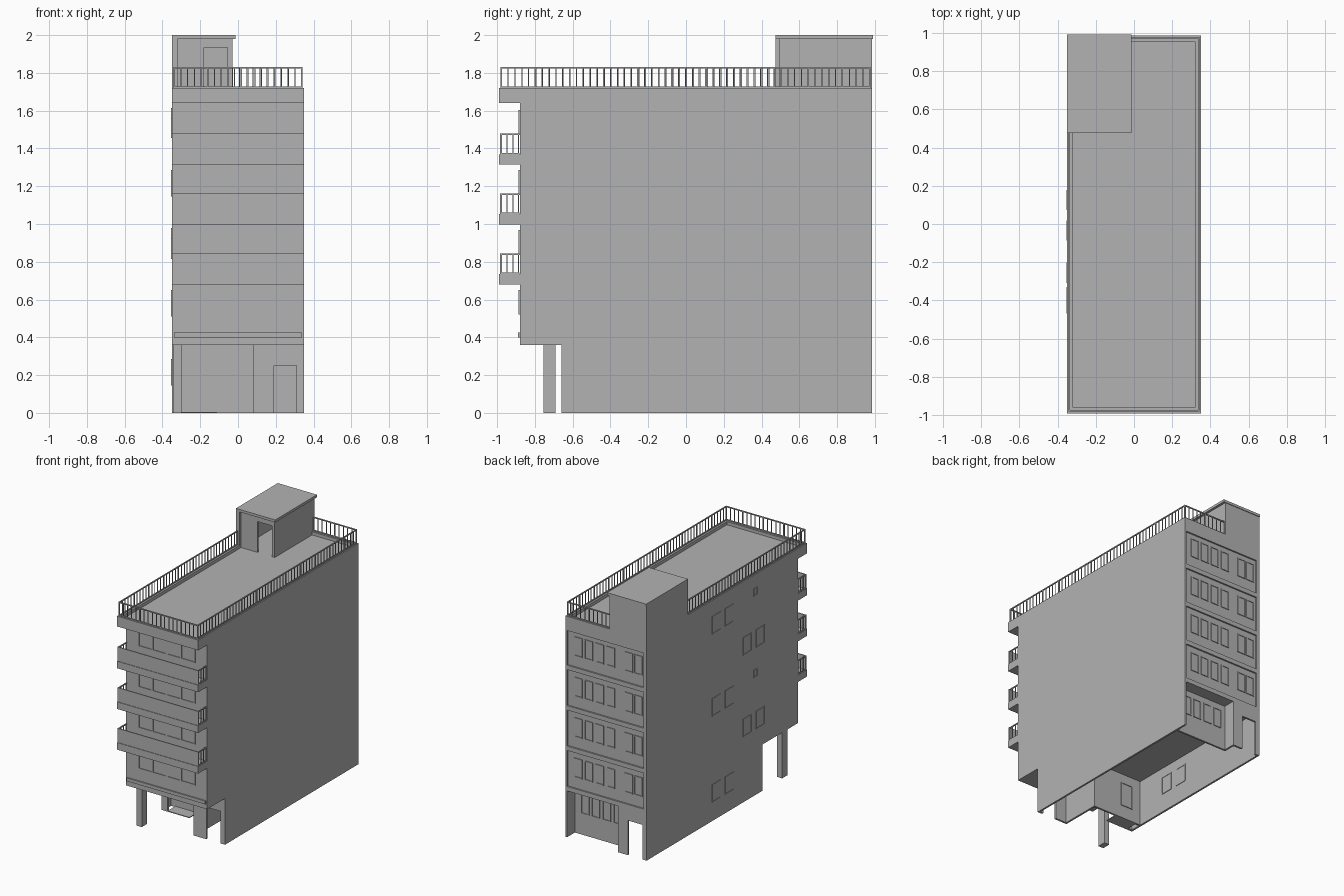
import bpy
import bmesh
from mathutils import Matrix, Vector

cube = bpy.data.objects.get("Cube")
if cube:
    bpy.data.objects.remove(cube, do_unlink=True)

# One plain concrete colour for everything
GREY = (0.45, 0.45, 0.45, 1.0)
concrete = bpy.data.materials.new("concrete grey")
concrete.use_nodes = True
concrete.diffuse_color = GREY
concrete.node_tree.nodes["Principled BSDF"].inputs["Base Color"].default_value = GREY

# Main dimensions
SIDE = 0.35          # half width
FRONT, BACK = -0.88, 0.985
BALCONY = -0.99      # outer edge of the balconies
CEILING = 0.36       # underside of the upper floors
ROOF = 1.72
STOREY = 0.315
THIN = 0.015         # wall thickness
SHOP_Y, LOBBY_Y, LOBBY_X = -0.66, -0.33, 0.08
PORCH_Y, STAIR_X = 0.89, -0.12


class Part:
    """Collects boxes and turns them into one named object."""

    def __init__(self, name):
        self.name = name
        self.bm = bmesh.new()

    def box(self, xs, ys, zs):
        low, high = (Vector(p) for p in zip(xs, ys, zs))
        matrix = Matrix.Translation((low + high) / 2) @ Matrix.Diagonal((*(high - low), 1))
        bmesh.ops.create_cube(self.bm, size=1, matrix=matrix)
        return self

    def done(self):
        bmesh.ops.recalc_face_normals(self.bm, faces=self.bm.faces)
        mesh = bpy.data.meshes.new(self.name)
        self.bm.to_mesh(mesh)
        self.bm.free()
        mesh.materials.append(concrete)
        bpy.context.collection.objects.link(bpy.data.objects.new(self.name, mesh))


def around(centre, size):
    return (centre - size / 2, centre + size / 2)


def door_wall(part, xs, ys, zs, door, top):
    """A wall across x with an open doorway."""
    part.box((xs[0], door[0]), ys, zs)
    part.box((door[1], xs[1]), ys, zs)
    part.box(door, ys, (top, zs[1]))


def window(part, axis, wall, out, span, zs, proud=0.006):
    """A thin pane with a raised frame; out is the outward sign."""
    bar = 0.007

    def plate(us, heights, depth):
        flat = tuple(sorted((wall - out * 0.002, wall + out * depth)))
        if axis == "x":
            part.box(flat, us, heights)
        else:
            part.box(us, flat, heights)

    plate(span, zs, 0.001)
    for u in (span[0], span[1] - bar):
        plate((u, u + bar), zs, proud)
    for z in (zs[0], zs[1] - bar):
        plate(span, (z, z + bar), proud)


def railing(part, start, end, z0, z1, gap, rail=0.008, bar=0.005):
    """Bars between two rails along a straight line."""
    start, end = Vector(start), Vector(end)
    count = max(2, round((end - start).length / gap))
    xs = (min(start.x, end.x) - rail / 2, max(start.x, end.x) + rail / 2)
    ys = (min(start.y, end.y) - rail / 2, max(start.y, end.y) + rail / 2)
    part.box(xs, ys, (z1 - rail, z1))
    part.box(xs, ys, (z0, z0 + rail))
    for i in range(count + 1):
        p = start.lerp(end, i / count)
        size = rail if i % 5 == 0 else bar
        part.box(around(p.x, size), around(p.y, size), (z0, z1))


# Upper floors: one block with a slightly sunken back
WIDE = (-SIDE, SIDE)
SUNK = BACK - 0.012
DECK = ROOF - 0.025
Part("upper_floors").box(WIDE, (FRONT, SUNK), (CEILING, DECK)).done()

# Back pilasters and floor bands around the sunken panels
grid = Part("back_bands")
grid.box((-SIDE, -SIDE + 0.025), (SUNK, BACK), (CEILING, DECK))
grid.box((SIDE - THIN, SIDE), (SUNK, BACK), (CEILING, DECK))
for i in range(4):
    z = CEILING + i * STOREY
    grid.box(WIDE, (SUNK, BACK), (z, z + 0.035))
grid.box(WIDE, (SUNK, BACK), (CEILING + 4 * STOREY - 0.01, DECK))
grid.done()

# Roof rim and front cornice
rim = Part("roof_rim")
for s in (-1, 1):
    rim.box(sorted((s * SIDE, s * (SIDE - 0.03))), (BALCONY, BACK), (DECK, ROOF))
rim.box(WIDE, (BALCONY, BALCONY + 0.03), (DECK, ROOF))
rim.box(WIDE, (BACK - 0.03, BACK), (DECK, ROOF))
rim.done()
Part("front_cornice").box(WIDE, (BALCONY, FRONT), (1.64, DECK)).done()

# Balconies: slab, solid front panel, barred ends
for i in range(3):
    floor = 0.735 + i * 0.317
    Part(f"balcony_slab_{i + 1}").box(WIDE, (BALCONY, FRONT), (floor - 0.055, floor)).done()
    guard = Part(f"balcony_guard_{i + 1}")
    top = floor + 0.11
    guard.box((-SIDE, SIDE), (BALCONY + 0.004, BALCONY + 0.012), (floor, top))
    for x in (-SIDE + 0.006, SIDE - 0.006):
        railing(guard, (x, BALCONY + 0.012, 0), (x, FRONT - 0.006, 0), floor, top, 0.03)
    guard.done()

# Ledge under the first floor windows
Part("front_ledge").box((-SIDE + 0.01, SIDE - 0.01), (FRONT - 0.01, FRONT), (0.4, 0.425)).done()

# Front window ribbons: four panes on each storey
front = Part("front_windows")
for i in range(4):
    z = 0.52 + i * 0.318
    for k in range(4):
        x = -0.24 + k * 0.122
        window(front, "y", FRONT, -1, (x, x + 0.122), (z, z + 0.13))
front.done()

# Ground floor walls, open underneath
GROUND = (0, CEILING)
walls = Part("ground_walls")
walls.box((SIDE - THIN, SIDE), (SHOP_Y, BACK), GROUND)
walls.box((-SIDE, -SIDE + THIN), (-0.44, BACK), GROUND)
walls.box((LOBBY_X, LOBBY_X + THIN), (SHOP_Y, LOBBY_Y), GROUND)
walls.box((-SIDE, LOBBY_X + THIN), (LOBBY_Y - THIN, LOBBY_Y), GROUND)
walls.box((-SIDE, -0.3), (-0.44, -0.42), GROUND)
door_wall(walls, (LOBBY_X, SIDE), (SHOP_Y, SHOP_Y + THIN), GROUND, (0.19, 0.31), 0.25)
walls.box((STAIR_X, SIDE), (PORCH_Y - THIN, PORCH_Y), GROUND)
walls.box((STAIR_X, STAIR_X + THIN), (PORCH_Y, BACK), GROUND)
door_wall(walls, (-SIDE, STAIR_X), (BACK - THIN, BACK), GROUND, (-0.315, -0.19), 0.27)
walls.done()
Part("front_column").box((-0.345, -0.3), (-0.755, -0.69), GROUND).done()
Part("entrance_step").box((-0.3, -0.11), (-0.44, LOBBY_Y), (0, 0.006)).done()

# Back windows: a group of four and a pair on each storey
back = Part("back_windows")
lefts = [0.21, 0.12, 0.025, -0.07, -0.225, -0.305]
for i in range(5):
    z = 0.165 + i * STOREY
    for x in lefts if i else lefts[:4]:
        window(back, "y", SUNK if i else PORCH_Y, 1, (x, x + 0.07), (z, z + 0.15))
back.done()

# Lobby window on the inner wall
lobby = Part("lobby_window")
window(lobby, "y", LOBBY_Y, 1, (-0.26, -0.155), (0.1, 0.29))
lobby.done()

# Side windows, staggered with the staircase, and their inner faces at ground
side = Part("side_windows")
for ys, heights in (((0.125, -0.035), (0.215, 0.885, 1.525)), ((-0.255, -0.415), (0.58, 1.215))):
    for y in ys:
        for z in heights:
            window(side, "x", -SIDE, -1, around(y, 0.105), around(z, 0.14), 0.004)
            if z < CEILING:
                window(side, "x", -SIDE + THIN, 1, around(y, 0.105), around(z, 0.14), 0.004)
for z in (0.95, 1.585):
    window(side, "x", -SIDE, -1, around(-0.355, 0.05), around(z, 0.06), 0.004)
side.done()

# Rooftop stair house with an open doorway
HUT_X, HUT_Y, HUT_TOP = -0.03, 0.495, 1.98
HUT = (DECK, HUT_TOP)
hut = Part("stair_house")
hut.box((-SIDE, -SIDE + 0.03), (HUT_Y - 0.02, BACK), HUT)
hut.box((HUT_X - THIN, HUT_X), (HUT_Y, BACK), HUT)
hut.box((-SIDE, HUT_X), (BACK - THIN, BACK), HUT)
door_wall(hut, (-SIDE, HUT_X), (HUT_Y, HUT_Y + THIN), HUT, (-0.18, -0.055), 1.935)
hut.done()
Part("stair_house_roof").box((-SIDE, HUT_X + 0.018), (HUT_Y - 0.02, 0.99), (HUT_TOP, 2)).done()

# Roof railing around the open part of the deck
rails = Part("roof_railing")
edge, near, far = SIDE - 0.012, BALCONY + 0.012, BACK - 0.012
corners = [(-edge, HUT_Y - 0.02, 0), (-edge, near, 0), (edge, near, 0), (edge, far, 0), (HUT_X, far, 0)]
for a, b in zip(corners, corners[1:]):
    railing(rails, a, b, ROOF, 1.83, 0.036)
rails.done()
